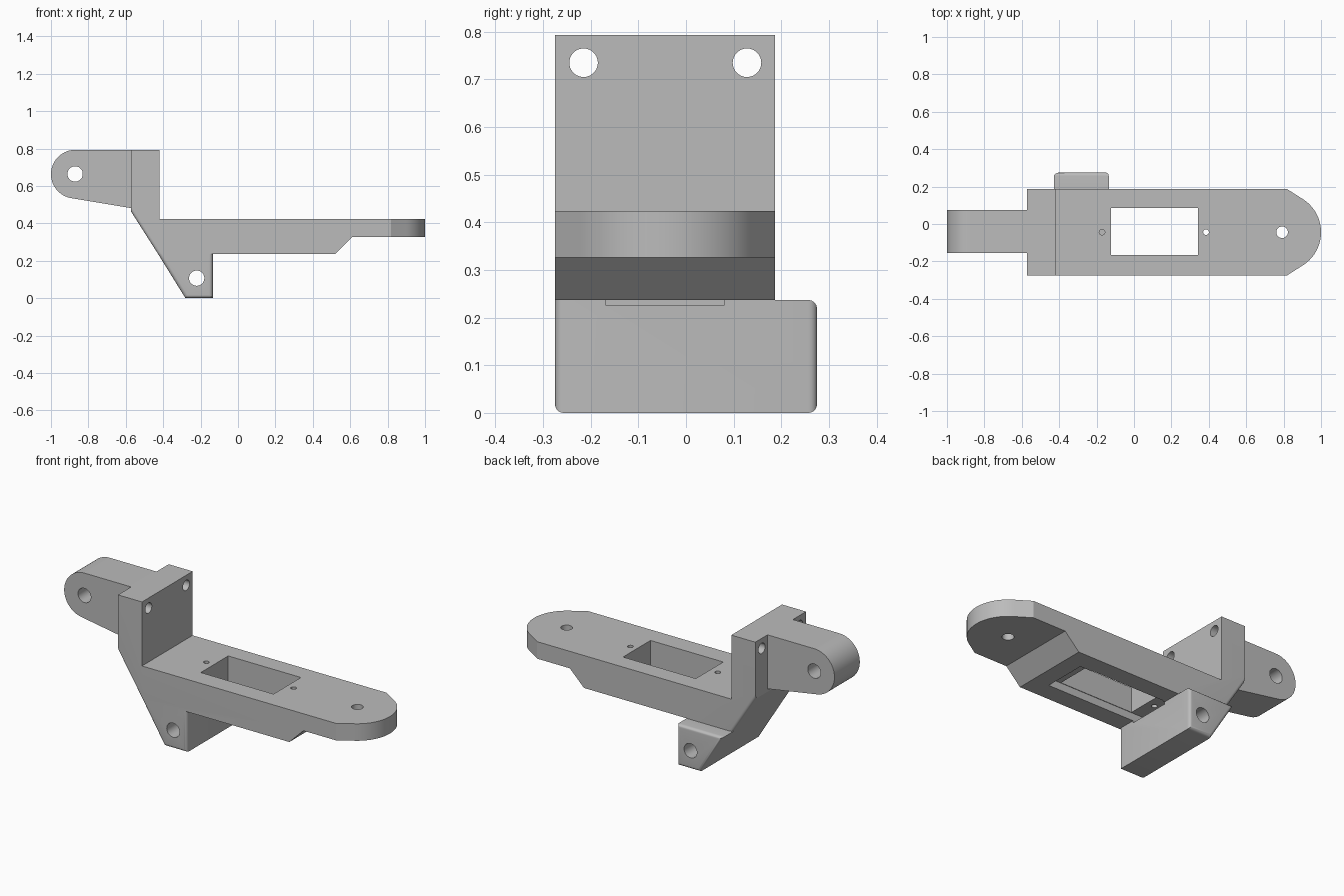
import bpy, bmesh
from math import sin, cos, radians, pi
from mathutils import Vector

cube = bpy.data.objects.get("Cube")
if cube:
    bpy.data.objects.remove(cube, do_unlink=True)

grey = bpy.data.materials.new("plain grey")
grey.use_nodes = True
colour = (0.5, 0.5, 0.5, 1)
grey.diffuse_color = colour
grey.node_tree.nodes["Principled BSDF"].inputs["Base Color"].default_value = colour

FRONT, BACK, FOOT_BACK = -0.275, 0.187, 0.275   # y limits
MID = (FRONT + BACK) / 2
TOP, DECK, TIP, BELLY = 0.793, 0.424, 0.326, 0.237   # z levels


def prism(name, points, axis, low, high, rounded=None):
    """Extrude a 2D outline along an axis; round the edges picked by a rule."""
    place = {"x": lambda a, b, d: (d, a, b),
             "y": lambda a, b, d: (a, d, b),
             "z": lambda a, b, d: (a, b, d)}[axis]
    bm = bmesh.new()
    base = bm.faces.new([bm.verts.new(place(a, b, low)) for a, b in points])
    out = bmesh.ops.extrude_face_region(bm, geom=[base], use_keep_orig=True)
    shift = Vector(place(0, 0, high - low))
    for v in out["geom"]:
        if isinstance(v, bmesh.types.BMVert):
            v.co += shift
    bmesh.ops.recalc_face_normals(bm, faces=bm.faces)
    if rounded:
        edges = [e for e in bm.edges if rounded((e.verts[0].co + e.verts[1].co) / 2)]
        bmesh.ops.bevel(bm, geom=edges, offset=0.018, segments=5, profile=0.5,
                        affect="EDGES", clamp_overlap=True)
    mesh = bpy.data.meshes.new(name)
    bm.to_mesh(mesh)
    bm.free()
    mesh.materials.append(grey)
    obj = bpy.data.objects.new(name, mesh)
    bpy.context.collection.objects.link(obj)
    return obj


def arc(cx, cy, r, start, end, steps):
    angles = [radians(start + (end - start) * i / steps) for i in range(steps + 1)]
    return [(cx + r * cos(t), cy + r * sin(t)) for t in angles]


def circle(cx, cy, r):
    return arc(cx, cy, r, 0, 350, 35)


def box(x0, x1, y0, y1):
    return [(x0, y0), (x1, y0), (x1, y1), (x0, y1)]


def combine(target, tool, operation):
    mod = target.modifiers.new("combine", "BOOLEAN")
    mod.operation, mod.object, mod.solver = operation, tool, "EXACT"
    bpy.context.view_layer.objects.active = target
    bpy.ops.object.modifier_apply(modifier=mod.name)
    bpy.data.objects.remove(tool, do_unlink=True)


# Arm: side outline with upright wall, deck and sloping heel
SLOPE_X = -0.428
side = [(-0.573, TOP), (-0.42, TOP), (-0.42, DECK), (1.1, DECK), (1.1, TIP),
        (0.61, TIP), (0.52, BELLY), (SLOPE_X, BELLY), (-0.573, 0.465)]
bracket = prism("servo_arm_bracket", side, "y", FRONT, BACK,
                lambda m: m.x < -0.48 and m.z < 0.4 and abs(m.y - MID) > 0.2)

# Plan outline: straight sides, tapered shoulders and a round tip
tip = arc(0.79, MID, 0.21, -59, 59, 32)
plan = [(-0.7, FRONT - 0.1), (0.7, FRONT - 0.1), (0.7, FRONT), (0.818, FRONT)] + tip
plan += [(0.818, BACK), (0.7, BACK), (0.7, BACK + 0.1), (-0.7, BACK + 0.1)]
combine(bracket, prism("plan_cutter", plan, "z", -0.1, 1), "INTERSECT")

# Foot: wedge block reaching past the back of the arm
foot = [(SLOPE_X, BELLY), (-0.135, BELLY), (-0.135, 0), (-0.281, 0)]
combine(bracket, prism("foot", foot, "y", FRONT, FOOT_BACK,
                       lambda m: m.y > 0.2 or (m.y < -0.2 and m.z < 0.2)), "UNION")

# Hinge lug with rounded end
lug = [(-0.55, TOP)] + arc(-0.87, TOP - 0.13, 0.13, 90, 260, 40) + [(-0.55, 0.478)]
combine(bracket, prism("hinge_lug", lug, "y", -0.155, 0.076), "UNION")

# Openings: window, flange recess below it, and all the round holes
cutters = [
    (box(-0.122, 0.342, -0.165, 0.085), "z", 0.1, 0.6),
    (box(-0.2, 0.42, -0.168, 0.08), "z", 0.225, 0.28),
    (circle(0.792, MID, 0.031), "z", 0.2, 0.6),
    (circle(-0.171, MID, 0.015), "z", 0.25, 0.6),
    (circle(0.385, MID, 0.015), "z", 0.2, 0.6),
    (circle(-0.871, 0.664, 0.041), "y", -0.4, 0.4),
    (circle(-0.221, 0.107, 0.041), "y", -0.4, 0.4),
    (circle(-0.215, 0.735, 0.03), "x", -0.7, -0.3),
    (circle(0.128, 0.735, 0.03), "x", -0.7, -0.3),
]
for outline, axis, low, high in cutters:
    combine(bracket, prism("cutter", outline, axis, low, high), "DIFFERENCE")

# Smooth curved walls, keep corners sharp
bpy.ops.object.select_all(action="DESELECT")
bracket.select_set(True)
bpy.context.view_layer.objects.active = bracket
bpy.ops.object.shade_smooth_by_angle(angle=radians(25))
